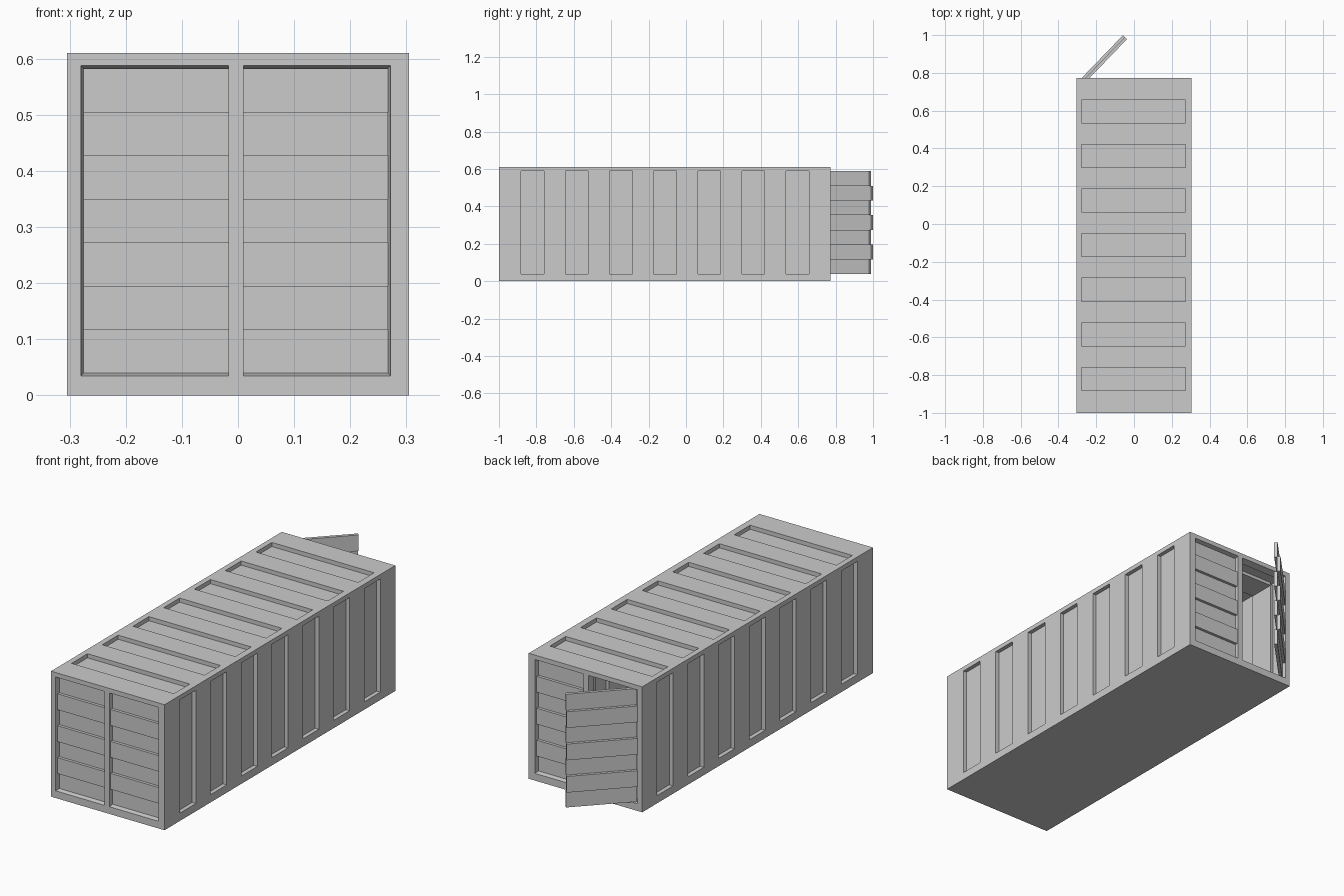
import bpy, bmesh
from math import pi, radians
from mathutils import Vector

if "Cube" in bpy.data.objects:
    bpy.data.objects.remove(bpy.data.objects["Cube"])

Y0, Y1 = -1.0, 0.772
DEPTH = 0.02


def finish(bm, name):
    me = bpy.data.meshes.new(name)
    bm.to_mesh(me)
    bm.free()
    ob = bpy.data.objects.new(name, me)
    bpy.context.collection.objects.link(ob)
    return ob


def box(name, lo, hi):
    bm = bmesh.new()
    bmesh.ops.create_cube(bm, size=1)
    for v in bm.verts:
        v.co = [lo[i] + (v.co[i] + 0.5) * (hi[i] - lo[i]) for i in range(3)]
    return finish(bm, name)


# Container shell: rectangular ring lofted along y, recesses pushed inward
def shell():
    bm = bmesh.new()
    ring = [(-.305, 0), (.305, 0), (.305, .038), (.305, .588), (.305, .61),
            (.272, .61), (-.278, .61), (-.305, .61), (-.305, .588), (-.305, .038)]
    n = len(ring)
    ys = [Y0]
    for i in range(7):
        c = -0.82 + 0.236 * i
        ys += [c - .061, c + .061]
    ys.append(Y1)
    rows = [[bm.verts.new((x, y, z)) for x, z in ring] for y in ys]
    inward = {2: Vector((-DEPTH, 0, 0)), 5: Vector((0, 0, -DEPTH)), 8: Vector((DEPTH, 0, 0))}
    recesses = []
    for r in range(len(rows) - 1):
        for k in range(n):
            j = (k + 1) % n
            f = bm.faces.new((rows[r][k], rows[r][j], rows[r + 1][j], rows[r + 1][k]))
            if k in inward and r % 2 == 1:
                recesses.append((f, inward[k]))
    # end frames with tapered jambs
    corners = [0, 1, 4, 7, n]
    for row, y, s in ((rows[0], Y0, 1), (rows[-1], Y1, -1)):
        def loop(t, d):
            pts = [(-.28 + t, .035 + t), (.272 - t, .035 + t),
                   (.272 - t, .588 - t), (-.28 + t, .588 - t)]
            return [bm.verts.new((x, y + s * d, z)) for x, z in pts]
        a, b = loop(0, 0), loop(.007, .036)
        for k in range(4):
            j = (k + 1) % 4
            side = [row[i % n] for i in range(corners[k], corners[k + 1] + 1)]
            bm.faces.new(side + [a[j], a[k]])
            bm.faces.new((a[k], a[j], b[j], b[k]))
    bmesh.ops.recalc_face_normals(bm, faces=bm.faces[:])
    for f, d in recesses:
        new = bmesh.ops.extrude_discrete_faces(bm, faces=[f])["faces"]
        bmesh.ops.translate(bm, verts=new[0].verts[:], vec=d)
    ob = finish(bm, "container_shell")
    m = ob.modifiers.new("thickness", "SOLIDIFY")
    m.thickness, m.offset = 0.008, -1


# Corrugated door: seven alternating slats, outer face at local y = 0
def door(name, width, z0, z1, loc, angle):
    bm = bmesh.new()
    h = (z1 - z0) / 7
    outer = []
    for i in range(7):
        y = 0 if i % 2 else -.014
        outer += [(y, z0 + i * h), (y, z0 + (i + 1) * h)]
    prof = outer + [(y - .016, z) for y, z in reversed(outer)]
    f = bm.faces.new([bm.verts.new((0, y, z)) for y, z in prof])
    new = bmesh.ops.extrude_face_region(bm, geom=[f])["geom"]
    bmesh.ops.translate(bm, vec=(width, 0, 0),
                        verts=[v for v in new if isinstance(v, bmesh.types.BMVert)])
    bmesh.ops.recalc_face_normals(bm, faces=bm.faces[:])
    ob = finish(bm, name)
    ob.location = loc
    ob.rotation_euler.z = angle


shell()
# Centre posts at both ends
box("front_post", (-.017, Y0, .03), (.010, Y0 + .04, .595))
box("back_post", (-.017, Y1 - .04, .03), (.010, Y1, .595))
# Closed doors
door("front_left_door", .270, .040, .583, (-.005, Y0 + .007, 0), pi)
door("front_right_door", .270, .040, .583, (.267, Y0 + .007, 0), pi)
door("back_closed_door", .270, .040, .583, (-.003, Y1 - .007, 0), 0)
# Open door swung outward on its hinge
door("back_open_door", .318, .038, .588, (-.279, .771, 0), radians(46))
